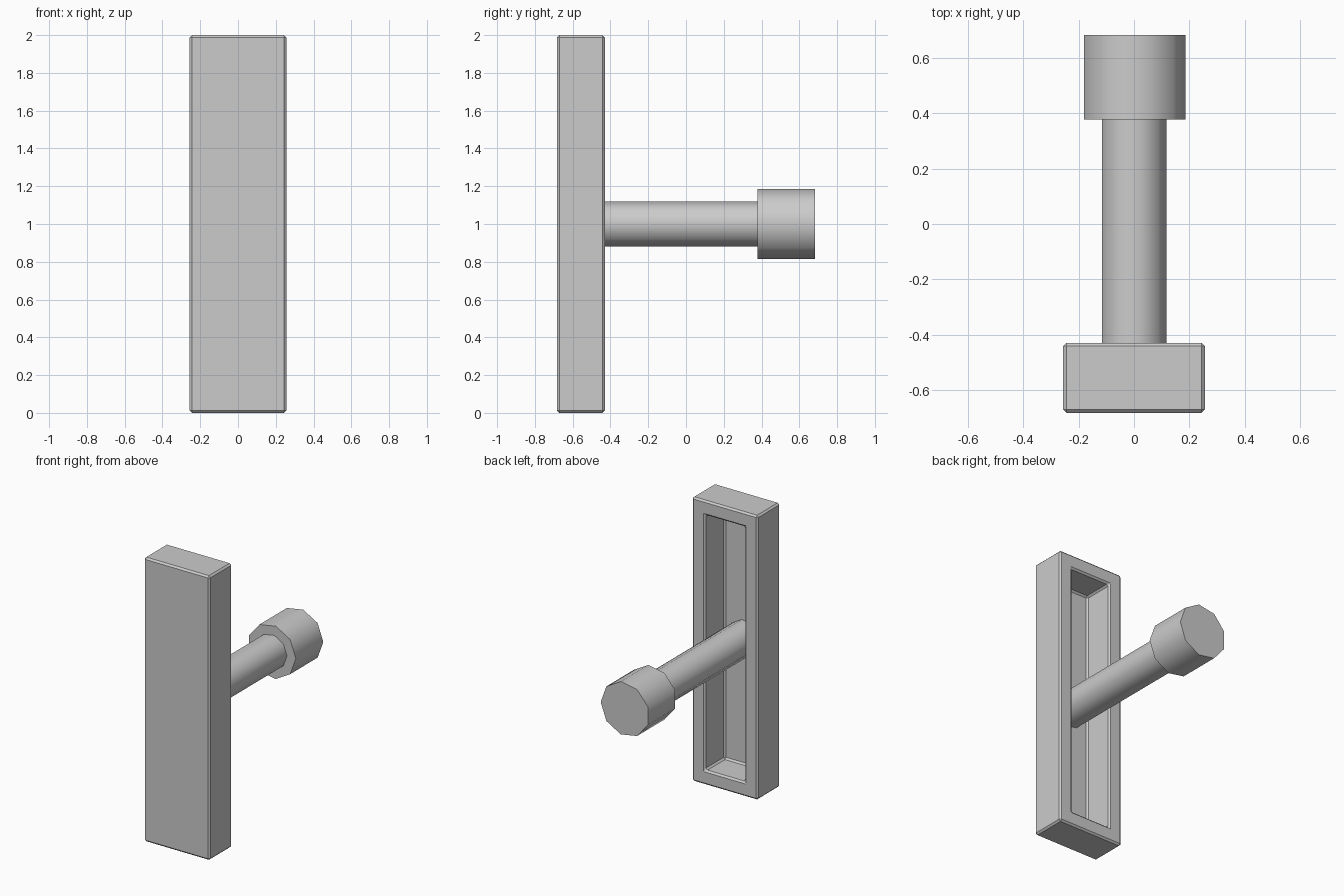
import bpy, bmesh, math
from mathutils import Matrix

if "Cube" in bpy.data.objects:
    bpy.data.objects.remove(bpy.data.objects["Cube"])

grey = bpy.data.materials.new("mid_grey")
grey.diffuse_color = (0.6, 0.6, 0.6, 1)
grey.use_nodes = True
grey.node_tree.nodes["Principled BSDF"].inputs["Base Color"].default_value = grey.diffuse_color


def add_object(name, bm):
    bmesh.ops.recalc_face_normals(bm, faces=bm.faces[:])
    mesh = bpy.data.meshes.new(name)
    bm.to_mesh(mesh)
    bm.free()
    mesh.materials.append(grey)
    obj = bpy.data.objects.new(name, mesh)
    bpy.context.collection.objects.link(obj)
    return obj


def rod(name, radius, y0, y1):
    # nine-sided cylinder along y, one corner pointing to +x
    bm = bmesh.new()
    bmesh.ops.create_cone(bm, cap_ends=True, segments=9, radius1=radius,
                          radius2=radius, depth=y1 - y0)
    far = max(bm.verts, key=lambda v: v.co.x + 0.001 * v.co.z)
    turn = Matrix.Rotation(-math.atan2(far.co.y, far.co.x), 4, 'Z')
    place = Matrix.Translation((-0.003, (y0 + y1) / 2, 1.0))
    bm.transform(place @ Matrix.Rotation(math.pi / 2, 4, 'X') @ turn)
    for f in bm.faces:
        f.smooth = len(f.verts) == 4
    for e in bm.edges:
        e.smooth = all(len(f.verts) == 4 for f in e.link_faces)
    return add_object(name, bm)


# upright plate, hollowed from the back, with small chamfers
bm = bmesh.new()
bmesh.ops.create_cube(bm, size=1)
bm.transform(Matrix.Translation((0, -0.5565, 1)) @ Matrix.Diagonal((0.512, 0.253, 2, 1)))
bm.normal_update()
back = max(bm.faces, key=lambda f: f.normal.y)
bmesh.ops.inset_region(bm, faces=[back], thickness=0.103, use_even_offset=True)
ext = bmesh.ops.extrude_discrete_faces(bm, faces=[back])
for v in ext["faces"][0].verts:
    v.co.y -= 0.217
plate = add_object("hollow_plate", bm)
bevel = plate.modifiers.new("chamfer", 'BEVEL')
bevel.width = 0.012
bevel.segments = 1
bevel.limit_method = 'ANGLE'

# stem from the recess floor, and the knob on its end
rod("stem", 0.120, -0.655, 0.385)
rod("knob", 0.189, 0.378, 0.683)
